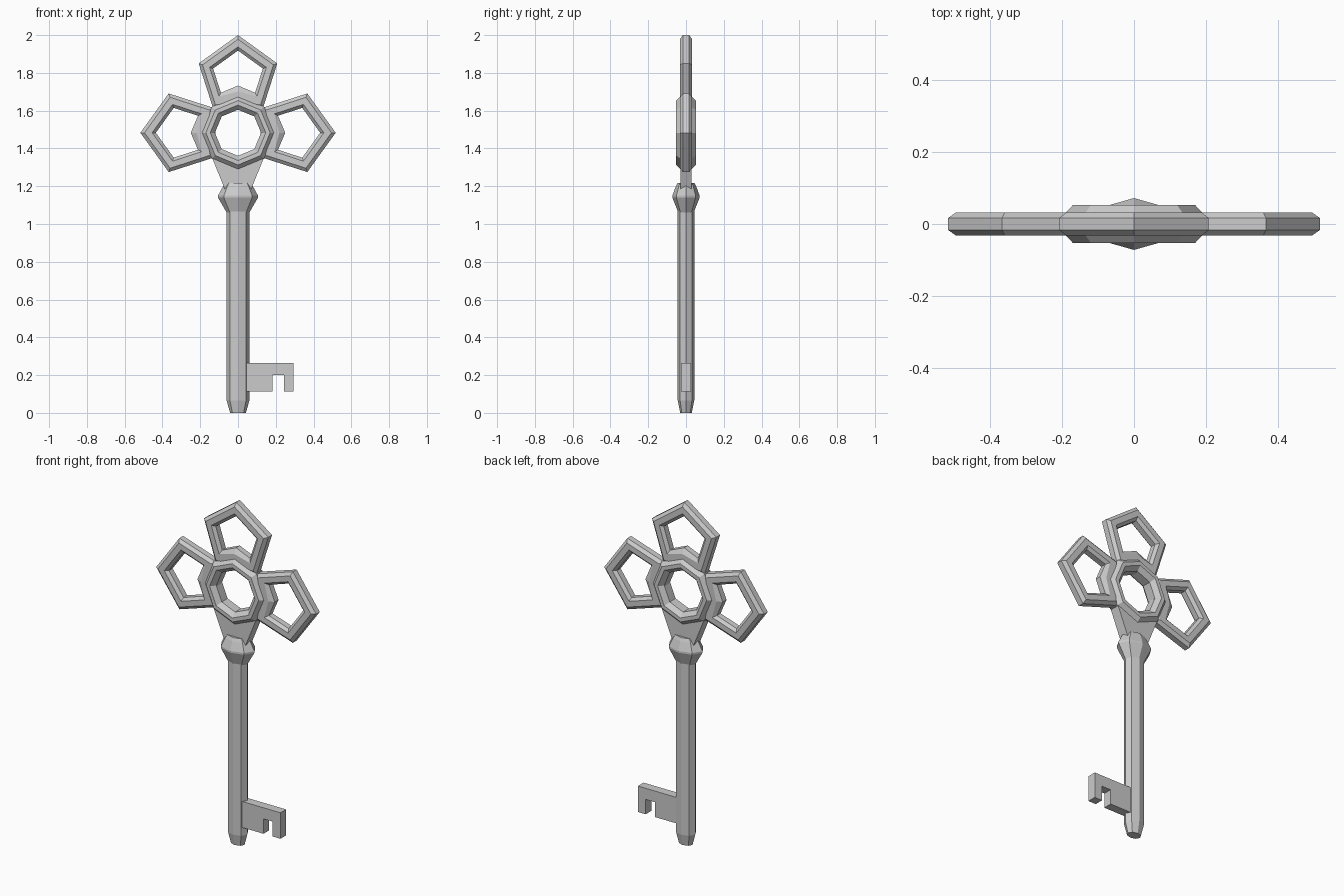
import bpy
from math import sin, cos, pi

if "Cube" in bpy.data.objects:
    bpy.data.objects.remove(bpy.data.objects["Cube"])

BOW_Z = 1.483


def make(name, verts, faces):
    me = bpy.data.meshes.new(name)
    me.from_pydata(verts, [], faces)
    ob = bpy.data.objects.new(name, me)
    bpy.context.collection.objects.link(ob)
    bpy.context.view_layer.objects.active = ob
    ob.select_set(True)
    bpy.ops.object.mode_set(mode='EDIT')
    bpy.ops.mesh.select_all(action='SELECT')
    bpy.ops.mesh.normals_make_consistent(inside=False)
    bpy.ops.object.mode_set(mode='OBJECT')
    ob.select_set(False)
    return ob


def bridge(loops, closed):
    """Join equal-length vertex loops with quads; cap the ends if not closed."""
    n, m = len(loops[0]), len(loops)
    verts = [v for loop in loops for v in loop]
    faces = [(i * n + j, i * n + (j + 1) % n,
              (i + 1) % m * n + (j + 1) % n, (i + 1) % m * n + j)
             for i in range(m if closed else m - 1) for j in range(n)]
    if not closed:
        faces += [tuple(range(n)), tuple(range((m - 1) * n, m * n))]
    return verts, faces


def lathe(name, profile, squash):
    """Eight-sided turned part, flattened front to back."""
    loops = [[(r * cos(k * pi / 4), r * squash * sin(k * pi / 4), z) for k in range(8)]
             for r, z in profile]
    return make(name, *bridge(loops, False))


def plate(name, outline, half):
    """Flat outline in x,z given a thickness."""
    loops = [[(x, y, z) for x, z in outline] for y in (-half, half)]
    return make(name, *bridge(loops, False))


def frame(name, outer, inner, y_side, y_face, t_out, t_in, angle=0.0):
    """Closed frame with bevelled edges between an outer and inner outline."""
    def mix(t):
        return [(a + (c - a) * t, b + (d - b) * t) for (a, b), (c, d) in zip(outer, inner)]
    section = [(0, -y_side), (t_out, -y_face), (1 - t_in, -y_face), (1, -y_side),
               (1, y_side), (1 - t_in, y_face), (t_out, y_face), (0, y_side)]
    c, s = cos(angle), sin(angle)
    loops = [[(u * c - v * s, y, BOW_Z + u * s + v * c) for u, v in mix(t)]
             for t, y in section]
    return make(name, *bridge(loops, True))


def octagon(r):
    return [(r * cos(k * pi / 4), r * sin(k * pi / 4)) for k in range(8)]


# Shaft with tapered tip, and the collar above it
lathe("shaft", [(0.042, 0), (0.06, 0.065), (0.06, 1.10)], 0.73)
lathe("collar", [(0.06, 1.06), (0.106, 1.14), (0.106, 1.15), (0.079, 1.20), (0.066, 1.218)], 0.68)

# Bit with a notch
plate("bit", [(0.03, 0.265), (0.293, 0.265), (0.293, 0.113), (0.243, 0.113), (0.243, 0.2),
              (0.183, 0.2), (0.183, 0.113), (0.03, 0.113)], 0.026)

# Neck flaring up to the ring
plate("neck", [(-0.068, 1.18), (0.068, 1.18), (0.135, 1.345), (0, 1.32), (-0.135, 1.345)], 0.03)

# Central octagonal ring
frame("bow_ring", octagon(0.195), octagon(0.122), 0.027, 0.0525, 0.34, 0.34)

# Three pentagonal loops whose inner side bends around the ring
outer = [(0.517, 0), (0.367, 0.208), (0.13, 0.132), (0.12, 0), (0.13, -0.132), (0.367, -0.208)]
inner = [(0.435, 0), (0.34, 0.132), (0.212, 0.09), (0.25, 0), (0.212, -0.09), (0.34, -0.132)]
for side, ang in (("right", 0), ("top", pi / 2), ("left", pi)):
    frame("bow_loop_" + side, outer, inner, 0.017, 0.0325, 0.27, 0.24, ang)
